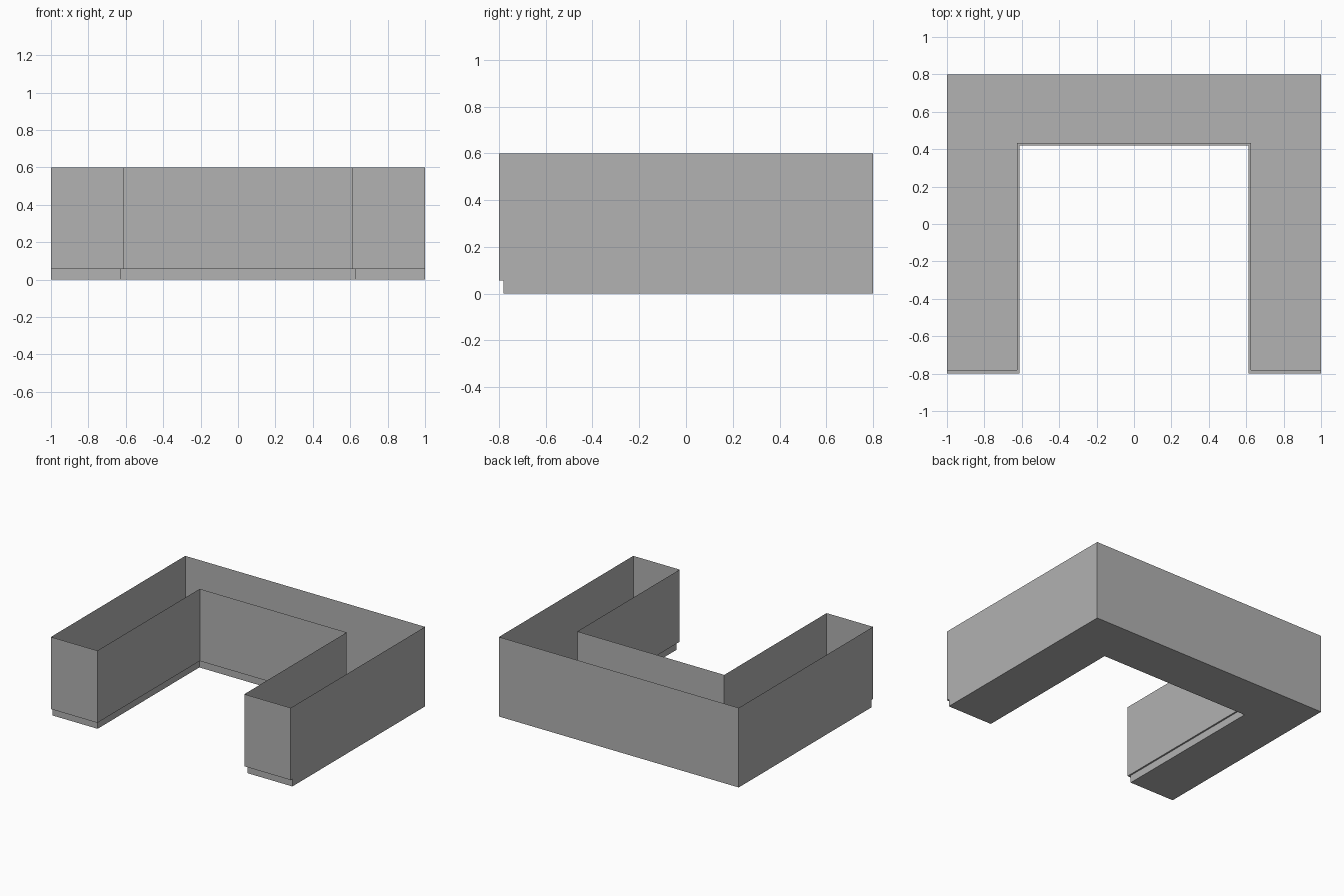
import bpy
import bmesh

cube = bpy.data.objects.get("Cube")
if cube:
    bpy.data.objects.remove(cube, do_unlink=True)

HALF_WIDTH, BACK, TOP, STEP = 1.0, 0.8, 0.6, 0.056

grey = bpy.data.materials.new("plain grey")
grey.use_nodes = True
colour = (0.445, 0.445, 0.445, 1)
grey.diffuse_color = colour
grey.node_tree.nodes["Principled BSDF"].inputs["Base Color"].default_value = colour


def u_outline(front, inner_x, inner_y):
    """U-shaped plan, running clockwise from the right front corner."""
    right = [(-inner_x, inner_y), (-inner_x, front), (-HALF_WIDTH, front), (-HALF_WIDTH, BACK)]
    left = [(-x, y) for x, y in reversed(right)]
    return right + left


def make_object(name, bm):
    mesh = bpy.data.meshes.new(name)
    bm.to_mesh(mesh)
    bm.free()
    mesh.materials.append(grey)
    obj = bpy.data.objects.new(name, mesh)
    bpy.context.collection.objects.link(obj)
    return obj


def ring(bm, outline, z):
    return [bm.verts.new((x, y, z)) for x, y in outline]


def wall(bm, low, high):
    for i in range(len(low)):
        j = (i + 1) % len(low)
        bm.faces.new((low[j], low[i], high[i], high[j]))


kick_plan = u_outline(-0.78, 0.625, 0.432)
body_plan = u_outline(-0.8, 0.613, 0.42)

# Recessed plinth, closed underneath
bm = bmesh.new()
low = ring(bm, kick_plan, 0)
wall(bm, low, ring(bm, kick_plan, STEP))
floor = bm.faces.new(low)
bmesh.ops.recalc_face_normals(bm, faces=bm.faces)
floor.normal_update()
if floor.normal.z > 0:
    bmesh.ops.reverse_faces(bm, faces=bm.faces)
make_object("toe_kick", bm)

# Thin-sheet counter walls, open at the top
bm = bmesh.new()
wall(bm, ring(bm, body_plan, STEP), ring(bm, body_plan, TOP))
bmesh.ops.recalc_face_normals(bm, faces=bm.faces)
back_face = max(bm.faces, key=lambda f: f.calc_center_median().y)
if back_face.normal.y < 0:
    bmesh.ops.reverse_faces(bm, faces=bm.faces)
make_object("counter_walls", bm)

# Underside of the overhang: only where the two plans differ
bm = bmesh.new()
outer, inner = ring(bm, body_plan, STEP), ring(bm, kick_plan, STEP)
for i in range(len(outer)):
    j = (i + 1) % len(outer)
    face = bm.faces.new((outer[i], outer[j], inner[j], inner[i]))
    face.normal_update()
    if face.normal.z > 0:
        face.normal_flip()
slivers = [f for f in bm.faces if f.calc_area() < 0.0001]
bmesh.ops.delete(bm, geom=slivers, context="FACES")
make_object("overhang_ledge", bm)
